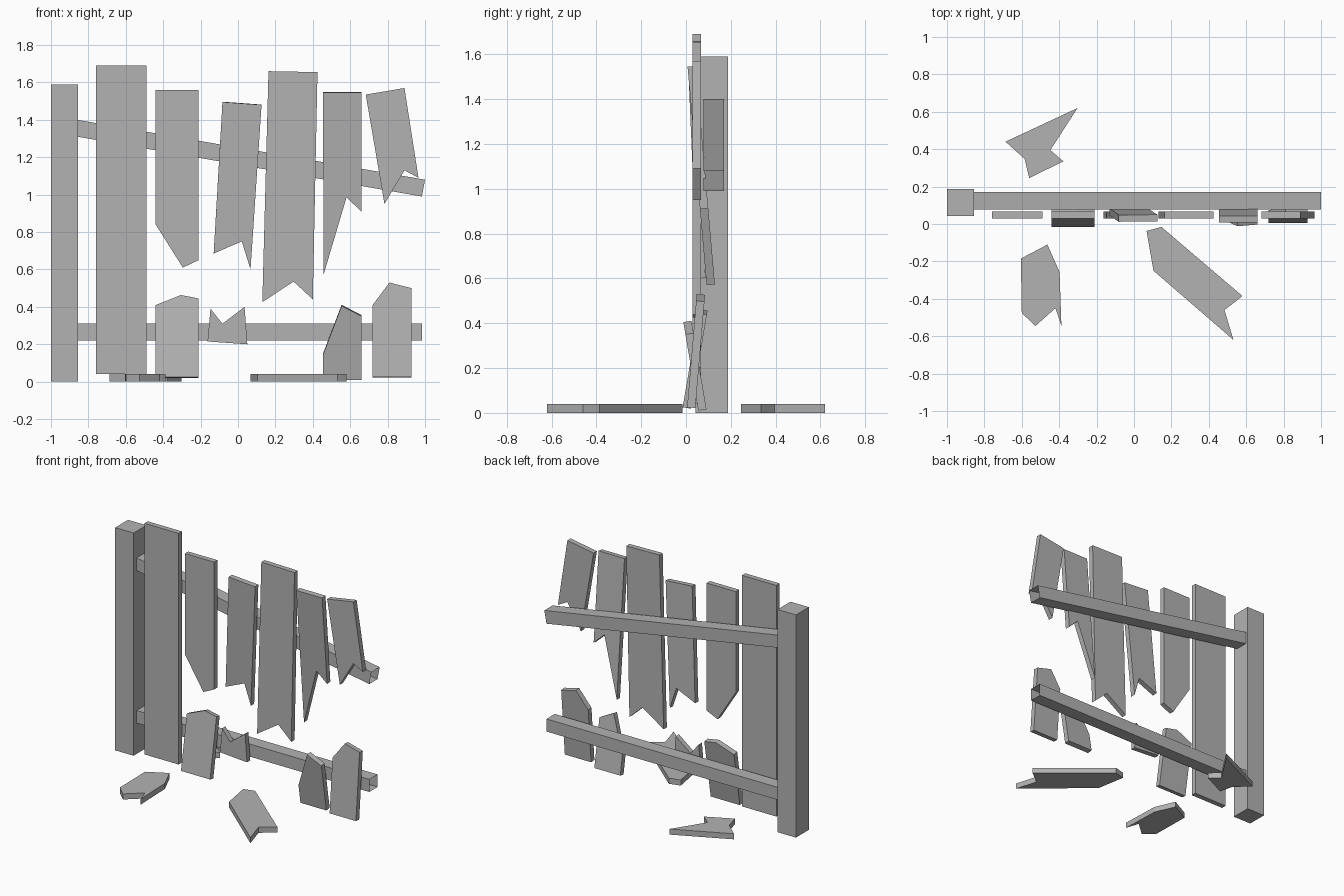
import bpy
import bmesh
from mathutils import Vector

old = bpy.data.objects.get("Cube")
if old:
    bpy.data.objects.remove(old, do_unlink=True)

THICK = 0.037

grey = bpy.data.materials.new("weathered_grey")
grey.use_nodes = True
colour = (0.45, 0.45, 0.45, 1)
grey.diffuse_color = colour
grey.node_tree.nodes["Principled BSDF"].inputs["Base Color"].default_value = colour


def prism(name, outline, offset, open_end=False):
    """Sweep a flat outline along an offset; open_end leaves the far cap off."""
    bm = bmesh.new()
    near = [bm.verts.new(p) for p in outline]
    far = [bm.verts.new(Vector(p) + Vector(offset)) for p in outline]
    bm.faces.new(near)
    if not open_end:
        bm.faces.new(far)
    count = len(near)
    for i in range(count):
        j = (i + 1) % count
        bm.faces.new((near[i], near[j], far[j], far[i]))
    bmesh.ops.recalc_face_normals(bm, faces=bm.faces)
    mesh = bpy.data.meshes.new(name)
    bm.to_mesh(mesh)
    bm.free()
    mesh.materials.append(grey)
    obj = bpy.data.objects.new(name, mesh)
    bpy.context.collection.objects.link(obj)
    return obj


def picket(name, outline, y_bottom=0.03, y_top=0.03):
    """Upright board whose front face leans from y_bottom to y_top."""
    heights = [z for x, z in outline]
    low, high = min(heights), max(heights)
    slope = (y_top - y_bottom) / (high - low)
    points = [(x, y_bottom + slope * (z - low), z) for x, z in outline]
    prism(name, points, Vector((0, 1, -slope)).normalized() * THICK)


def fallen_board(name, outline):
    prism(name, [(x, y, 0) for x, y in outline], (0, 0, THICK + 0.003))


def rail(name, z_start, offset):
    """Square rail with a hollow broken end."""
    front, back, size = 0.077, 0.17, 0.09
    section = [(-0.86, front, z_start), (-0.86, back, z_start),
               (-0.86, back, z_start + size), (-0.86, front, z_start + size)]
    return prism(name, section, offset, open_end=True)


# Post and rails
prism("post", [(-1, 0.043, 0), (-0.855, 0.043, 0), (-0.855, 0.188, 0), (-1, 0.188, 0)],
      (0, 0, 1.59))
upper_rail = rail("upper_rail", 1.31, (1.843, 0, -0.32))
for vert in upper_rail.data.vertices:
    if vert.co.x > 0 and vert.co.z > 1.03:
        vert.co.x += 0.017
rail("lower_rail", 0.22, (1.843, 0, 0))

# Whole picket and upper halves of the broken pickets
picket("whole_picket", [(-0.76, 0.04), (-0.49, 0.04), (-0.49, 1.69), (-0.76, 1.69)])
picket("upper_picket_a", [(-0.44, 1.56), (-0.21, 1.56), (-0.21, 0.65),
                          (-0.295, 0.61), (-0.44, 0.84)])
picket("upper_picket_b", [(-0.083, 1.495), (0.126, 1.48), (0.067, 0.6),
                          (0.02, 0.75), (-0.13, 0.685)], y_bottom=0.05, y_top=0.012)
picket("upper_picket_c", [(0.163, 1.66), (0.425, 1.655), (0.4, 0.44),
                          (0.297, 0.535), (0.13, 0.425)])
picket("upper_picket_d", [(0.455, 1.545), (0.66, 1.545), (0.66, 0.91),
                          (0.58, 0.985), (0.457, 0.57)], y_bottom=0.092, y_top=0.007)
picket("upper_picket_e", [(0.683, 1.535), (0.89, 1.57), (0.965, 1.09),
                          (0.89, 1.13), (0.783, 0.95)])

# Lower stumps
picket("stump_a", [(-0.44, 0.025), (-0.44, 0.41), (-0.305, 0.463),
                   (-0.21, 0.445), (-0.21, 0.025)], y_bottom=-0.015, y_top=0.06)
picket("stump_b", [(-0.147, 0.39), (-0.083, 0.31), (0.035, 0.4),
                   (0.05, 0.2), (-0.163, 0.215)])
picket("stump_d", [(0.455, 0.01), (0.455, 0.145), (0.554, 0.405),
                   (0.66, 0.35), (0.66, 0.01)], y_bottom=0.055, y_top=-0.012)
picket("stump_e", [(0.72, 0.025), (0.72, 0.41), (0.81, 0.53),
                   (0.928, 0.5), (0.928, 0.025)], y_bottom=0.005, y_top=0.048)

# Pieces lying on the ground
fallen_board("fallen_board_back", [(-0.687, 0.44), (-0.302, 0.62), (-0.447, 0.395),
                                   (-0.377, 0.335), (-0.56, 0.246), (-0.585, 0.348)])
fallen_board("fallen_board_right", [(-0.463, -0.11), (-0.398, -0.257), (-0.388, -0.545),
                                    (-0.42, -0.45), (-0.527, -0.545), (-0.6, -0.476),
                                    (-0.605, -0.185)])
fallen_board("fallen_board_left", [(0.067, -0.037), (0.147, -0.016), (0.58, -0.385),
                                   (0.484, -0.46), (0.532, -0.62), (0.104, -0.25)])
